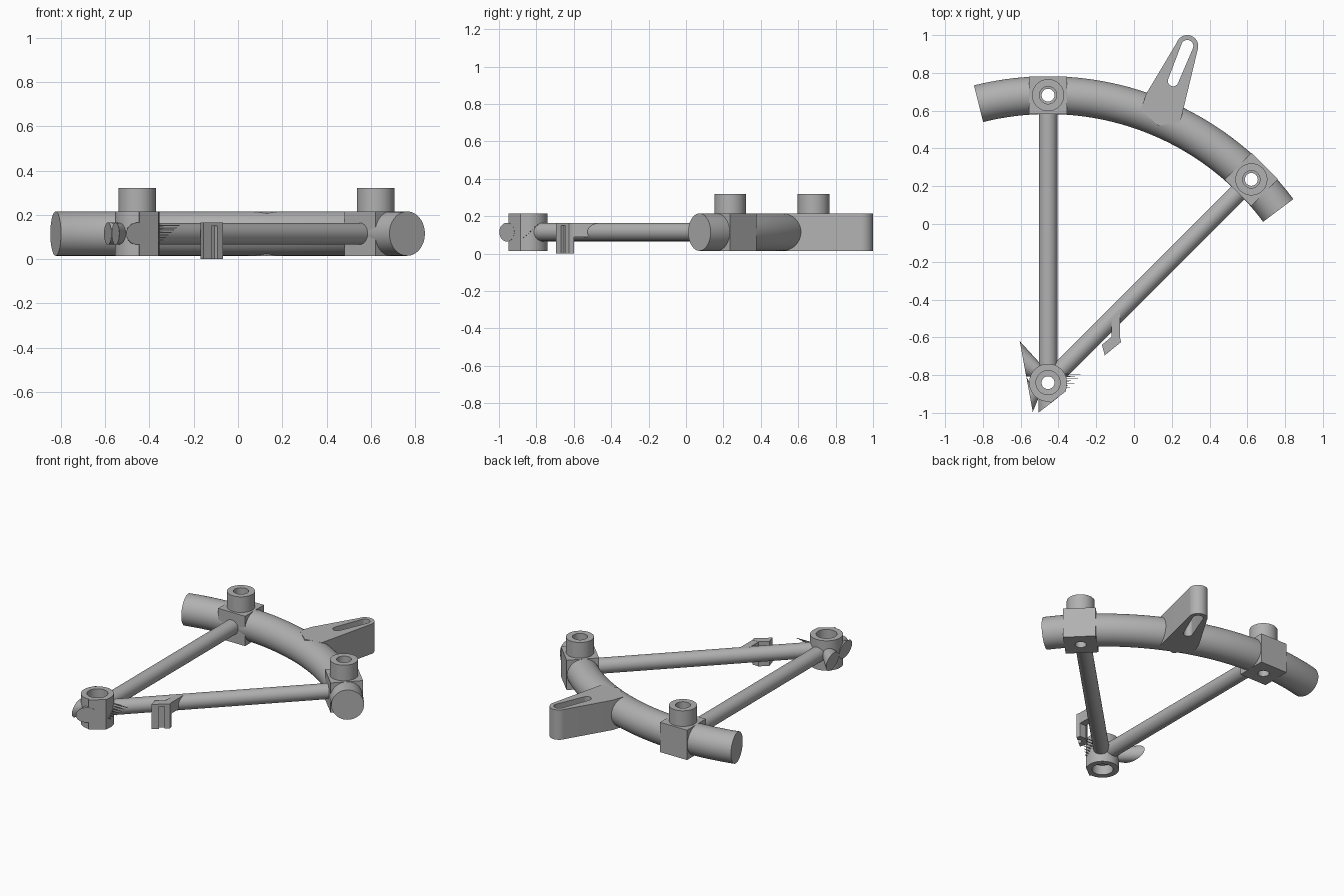
import bpy, bmesh
from math import pi, cos, sin, radians
from mathutils import Vector

cube = bpy.data.objects.get("Cube")
if cube:
    bpy.data.objects.remove(cube, do_unlink=True)

grey = bpy.data.materials.new("plain grey")
grey.use_nodes = True
GREY = (0.44, 0.44, 0.44, 1)
grey.diffuse_color = GREY
grey.node_tree.nodes["Principled BSDF"].inputs["Base Color"].default_value = GREY

PIVOT = Vector((-0.455, -0.84, 0))
MID, LOW, HIGH = 0.115, 0.015, 0.215
REACH = 1.522
UP = Vector((0, 0, 1))


def heading(deg):
    return Vector((cos(radians(deg)), sin(radians(deg)), 0))


def ring(centre, u, v, n=40):
    return [Vector(centre) + Vector(u) * cos(2 * pi * i / n) + Vector(v) * sin(2 * pi * i / n)
            for i in range(n)]


def loft(name, rings):
    """Solid skinned through matching rings, with flat ends."""
    bm = bmesh.new()
    rows = [[bm.verts.new(p) for p in r] for r in rings]
    n = len(rows[0])
    for a, b in zip(rows, rows[1:]):
        for i in range(n):
            j = (i + 1) % n
            bm.faces.new((a[i], a[j], b[j], b[i]))
    bm.faces.new(rows[0])
    bm.faces.new(rows[-1])
    bmesh.ops.recalc_face_normals(bm, faces=bm.faces)
    mesh = bpy.data.meshes.new(name)
    bm.to_mesh(mesh)
    bm.free()
    mesh.materials.append(grey)
    obj = bpy.data.objects.new(name, mesh)
    bpy.context.collection.objects.link(obj)
    return obj


def prism(name, outline, z0, z1):
    return loft(name, [[Vector((p[0], p[1], z)) for p in outline] for z in (z0, z1)])


def rod(name, a, b, r):
    u = (b - a).orthogonal().normalized() * r
    v = (b - a).normalized().cross(u)
    return loft(name, [ring(a, u, v), ring(b, u, v)])


def turned(name, at, steps):
    """Upright stepped cylinder from (height, radius) pairs."""
    return loft(name, [ring(at + UP * z, (r, 0, 0), (0, r, 0)) for z, r in steps])


def cut(obj, tool):
    """Subtract the tool from obj and remove it."""
    mod = obj.modifiers.new("cut", 'BOOLEAN')
    mod.operation = 'DIFFERENCE'
    mod.solver = 'EXACT'
    mod.object = tool
    bpy.context.view_layer.update()
    graph = bpy.context.evaluated_depsgraph_get()
    mesh = bpy.data.meshes.new_from_object(obj.evaluated_get(graph))
    obj.modifiers.clear()
    obj.data = mesh
    bpy.data.objects.remove(tool, do_unlink=True)


parts = []

# Curved main tube around the pivot
sweep = []
for i in range(49):
    d = heading(104 - 67.2 * i / 48)
    sweep.append(ring(PIVOT + d * REACH + UP * MID, d * 0.1, UP * 0.1, 48))
arc_tube = loft("arc_tube", sweep)
parts.append(arc_tube)

# Clamp blocks with bored posts, and struts back to the pivot
for side, deg in (("right", 90), ("left", 45)):
    d = heading(deg)
    t = Vector((-d.y, d.x, 0))
    at = PIVOT + d * REACH
    corners = [at + d * 0.1 * a + t * 0.1 * b for a, b in ((1, 1), (1, -1), (-1, -1), (-1, 1))]
    block = prism(side + "_clamp_block", corners, LOW, HIGH)
    post = turned(side + "_post", at, ((0.205, 0.085), (0.32, 0.085)))
    for solid in (block, arc_tube):
        cut(solid, turned("bore", at, ((-0.1, 0.034), (0.6, 0.034))))
    cut(post, turned("stepped_bore", at, ((-0.1, 0.034), (0.225, 0.034),
                                          (0.226, 0.046), (0.6, 0.046))))
    strut = rod(side + "_strut", PIVOT + d * 0.08 + UP * MID, PIVOT + d * 1.45 + UP * MID, 0.049)
    parts += [block, post, strut]

# Pivot hub: round with one cut corner, counterbored from both ends
outline = [PIVOT + heading(a) * 0.1 for a in range(0, 276, 5)]
outline += [Vector((-0.445, -0.95, 0)), Vector((-0.36, -0.885, 0))]
hub = prism("pivot_hub", outline, LOW, HIGH)
cut(hub, turned("stepped_bore", PIVOT, ((-0.1, 0.064), (0.08, 0.064), (0.081, 0.034),
                                        (0.149, 0.034), (0.15, 0.064), (0.5, 0.064))))
parts.append(hub)

# Obliquely cut tube stubs on the outside of the hub
for name, outer, u_out, inner, u_in in (
        ("rear_stub", (-0.588, -0.713), (0.017, -0.093), (-0.515, -0.775), (-0.02, -0.035)),
        ("side_stub", (-0.553, -0.902), (0.017, -0.093), (-0.525, -0.885), (0.02, -0.035)),
        ("front_stub", (-0.453, -0.958), (0.052, 0.04), (-0.465, -0.915), (0.04, 0))):
    parts.append(loft(name, [ring((*outer, MID), (*u_out, 0), UP * 0.05),
                             ring((*inner, MID), (*u_in, 0), UP * 0.048)]))

# Thin slivers beside the hub
for i in range(7):
    y = -0.795 - 0.012 * i
    tip = -0.265 - 0.012 * i
    z = 0.155 - 0.011 * i
    parts.append(prism("sliver", [(-0.385, y - 0.003), (tip, y), (-0.385, y + 0.003)], z - 0.005, z))

# Small bracket under the left strut: closed top, grooved legs, stem
parts.append(prism("bracket_top", [(-0.068, -0.625), (-0.155, -0.695), (-0.17, -0.64),
                                   (-0.12, -0.598), (-0.075, -0.598)], 0.15, 0.165))
parts.append(prism("bracket_legs", [(-0.068, -0.625), (-0.093, -0.645), (-0.105, -0.63),
                                    (-0.132, -0.652), (-0.12, -0.667), (-0.155, -0.695),
                                    (-0.17, -0.64), (-0.12, -0.598), (-0.075, -0.598)], 0, 0.151))
parts.append(prism("bracket_stem", [(-0.073, -0.61), (-0.12, -0.61), (-0.12, -0.5),
                                    (-0.073, -0.46)], 0.09, 0.164))

# Slotted arm rising from the tube
tip, root = Vector((0.282, 0.942, 0)), Vector((0.207, 0.757, 0))
outline = [tip + heading(a) * 0.058 for a in range(-15, 161, 7)]
outline += [(0.065, 0.69), (0.035, 0.605), (0.13, 0.52), (0.245, 0.54)]
arm = prism("slotted_arm", outline, LOW, HIGH)
slot = [tip + heading(a) * 0.032 for a in range(-22, 159, 10)]
slot += [root + heading(a) * 0.028 for a in range(158, 339, 10)]
cut(arm, prism("slot", slot, -0.1, 0.5))
parts.append(arm)

# Smooth the round surfaces and keep the edges crisp
for obj in bpy.context.view_layer.objects:
    obj.select_set(obj in parts)
bpy.context.view_layer.objects.active = arc_tube
bpy.ops.object.shade_smooth_by_angle(angle=radians(30))
